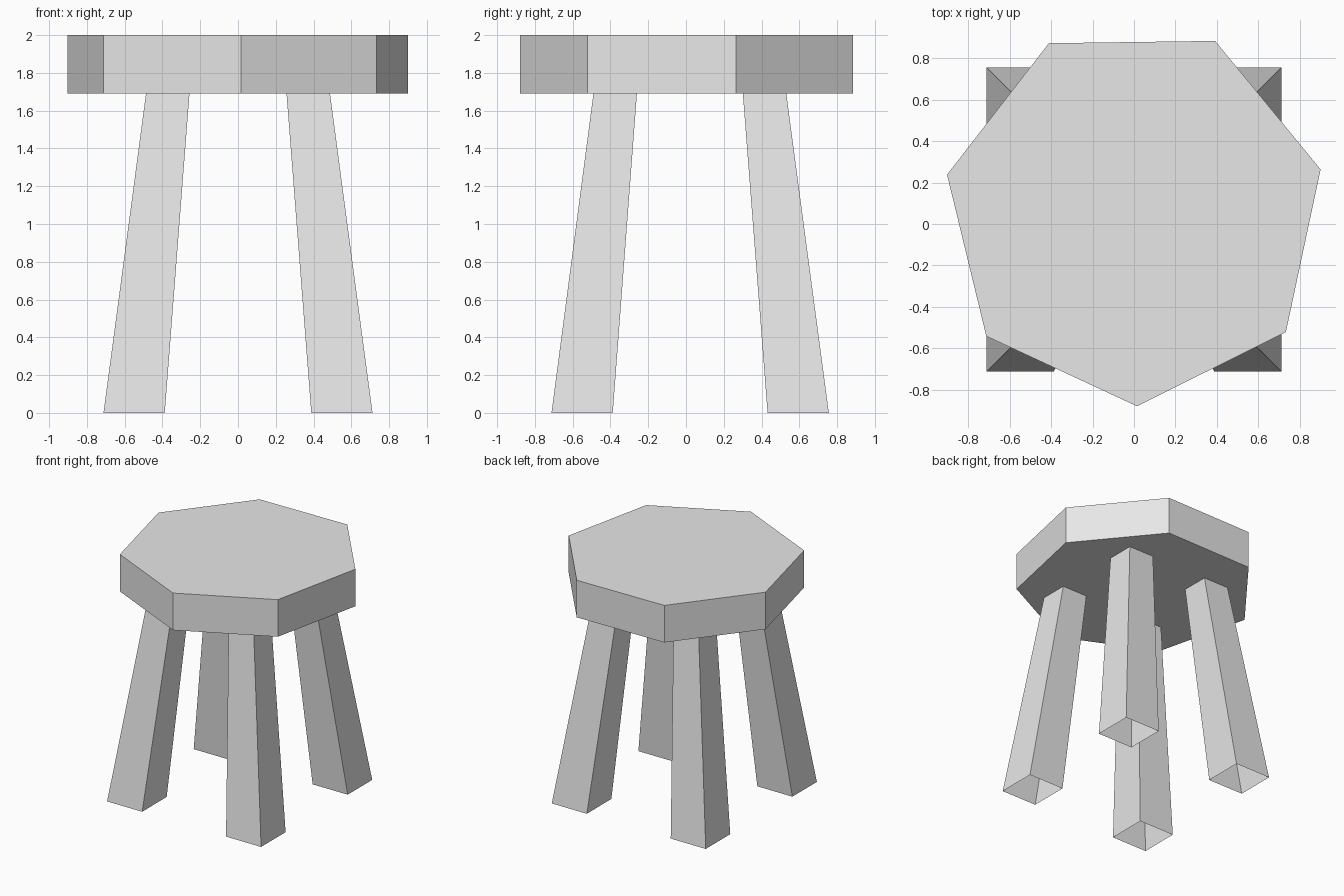
import bpy
import math

cube = bpy.data.objects.get("Cube")
if cube:
    bpy.data.objects.remove(cube, do_unlink=True)

# Single plain material
grey = bpy.data.materials.new("light_grey")
grey.use_nodes = True
colour = (0.8, 0.8, 0.8, 1.0)
grey.diffuse_color = colour
grey.node_tree.nodes["Principled BSDF"].inputs["Base Color"].default_value = colour

SEAT_BOTTOM, SEAT_TOP = 1.69, 2.0
CENTRE_Y = 0.045


def loft(name, lower, upper, capped):
    """Join two matching counter-clockwise rings with flat side faces."""
    n = len(lower)
    faces = [(i, (i + 1) % n, n + (i + 1) % n, n + i) for i in range(n)]
    if capped:
        faces += [tuple(reversed(range(n))), tuple(range(n, 2 * n))]
    mesh = bpy.data.meshes.new(name)
    mesh.from_pydata(lower + upper, [], faces)
    mesh.materials.append(grey)
    obj = bpy.data.objects.new(name, mesh)
    bpy.context.collection.objects.link(obj)
    return obj


def heptagon(z):
    angles = [math.radians(-89.2) + i * math.tau / 7 for i in range(7)]
    return [(0.002 + 0.925 * math.cos(a), CENTRE_Y + 0.925 * math.sin(a), z)
            for a in angles]


def square(cx, cy, half, z):
    return [(cx + sx * half, cy + sy * half, z)
            for sx, sy in ((-1, -1), (1, -1), (1, 1), (-1, 1))]


# Seven-sided seat slab
loft("seat", heptagon(SEAT_BOTTOM), heptagon(SEAT_TOP), True)

# Four splayed, tapered legs, hollow and open at the foot
for side, sx in (("left", 1), ("right", -1)):
    for end, foot_y, top_y in (("front", -0.55, -0.375), ("back", 0.594, 0.416)):
        loft(f"{end}_{side}_leg",
             square(sx * 0.55, foot_y, 0.162, 0),
             square(sx * 0.372, top_y, 0.115, SEAT_BOTTOM), False)
